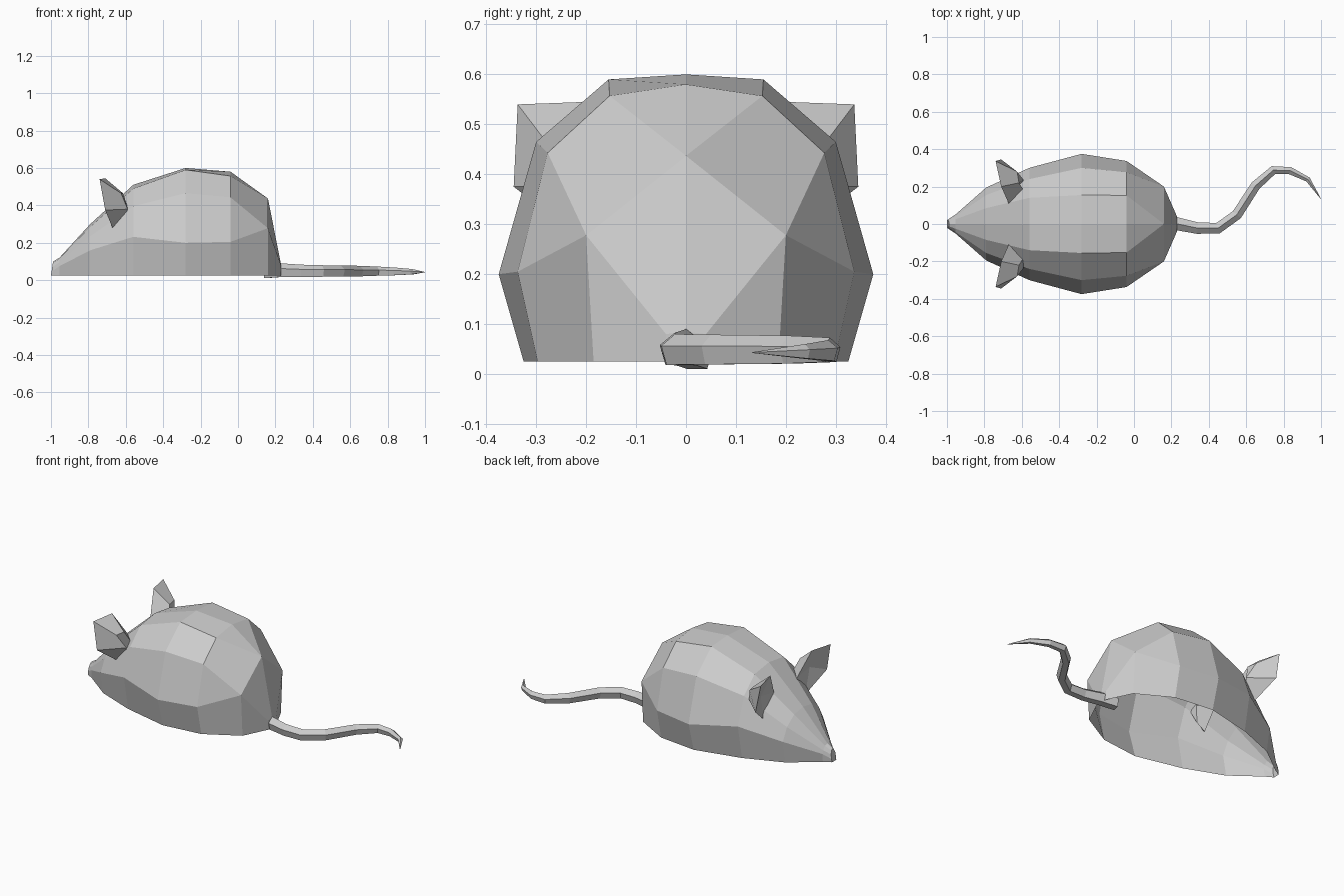
import bpy, bmesh, math
from mathutils import Vector

if "Cube" in bpy.data.objects:
    bpy.data.objects.remove(bpy.data.objects["Cube"])

grey = bpy.data.materials.new("plain grey")
grey.use_nodes = True
COLOR = (0.61, 0.61, 0.61, 1)
grey.diffuse_color = COLOR
grey.node_tree.nodes["Principled BSDF"].inputs["Base Color"].default_value = COLOR


def loft(name, rings, closed, caps, dent=None):
    """Skin a list of rings; closed joins each ring's ends, caps close start and end."""
    bm = bmesh.new()
    loops = [[bm.verts.new(p) for p in ring] for ring in rings]
    n = len(loops[0])
    for a, b in zip(loops, loops[1:]):
        for i in range(n if closed else n - 1):
            j = (i + 1) % n
            bm.faces.new((a[i], a[j], b[j], b[i]))
    if caps[0]:
        if dent:  # hollow cap made of a fan
            c = bm.verts.new(dent)
            for i in range(n):
                bm.faces.new((c, loops[0][(i + 1) % n], loops[0][i]))
        else:
            bm.faces.new(loops[0][::-1])
    if caps[1]:
        bm.faces.new(loops[-1])
    bmesh.ops.remove_doubles(bm, verts=bm.verts, dist=0.0005)
    bmesh.ops.recalc_face_normals(bm, faces=bm.faces)
    mesh = bpy.data.meshes.new(name)
    bm.to_mesh(mesh)
    bm.free()
    mesh.materials.append(grey)
    obj = bpy.data.objects.new(name, mesh)
    bpy.context.collection.objects.link(obj)
    return obj


# Body: half sections from spine to rim (x, then y/z pairs), open underneath
sections = [
    (-0.99, [(0, .10), (.012, .09), (.02, .07), (.022, .045), (.02, .025)]),
    (-0.955, [(0, .12), (.025, .115), (.042, .095), (.05, .075), (.045, .025)]),
    (-0.79, [(0, .30), (.085, .285), (.155, .235), (.195, .16), (.17, .025)]),
    (-0.56, [(0, .51), (.14, .49), (.24, .395), (.30, .232), (.26, .025)]),
    (-0.28, [(0, .60), (.155, .59), (.30, .465), (.375, .20), (.325, .025)]),
    (-0.04, [(0, .58), (.153, .557), (.277, .443), (.337, .205), (.297, .025)]),
    (0.16, [(0, .437), (0, .437), (.20, .278), (.20, .278), (.185, .025)]),
    (0.23, [(0, .085), (0, .085), (.04, .08), (.04, .08), (.04, .025)]),
]
rings = []
for x, half in sections:
    left = [(x, y, z) for y, z in half]
    right = [(x, -y, z) for y, z in half[:0:-1]]
    rings.append(right + left)
rings[0] = [(-1.0 + 0.15 * (p[2] - .025), p[1], p[2]) for p in rings[0]]
loft("body", rings, False, (True, True))

# Tail: five-sided tube with a ridge on top, tapering to a point
path = [(.145, .022, .043, .040), (.235, 0, .050, .040), (.34, -.022, .047, .036),
        (.45, -.022, .046, .034), (.55, .05, .046, .033), (.65, .205, .046, .031),
        (.745, .288, .046, .027), (.835, .285, .045, .023), (.93, .238, .044, .016),
        (1.0, .133, .043, .001)]
centres = [Vector(p[:3]) for p in path]
tail = []
for i, (x, y, z, r) in enumerate(path):
    d = centres[min(i + 1, len(path) - 1)] - centres[max(i - 1, 0)]
    side = Vector((-d.y, d.x, 0)).normalized()
    ring = []
    for k in range(5):
        a = math.pi / 2 + k * math.tau / 5
        ring.append(centres[i] + side * (r * .9 * math.cos(a)) + Vector((0, 0, r * math.sin(a))))
    tail.append(ring)
loft("tail", tail, True, (True, True))

# Ears: hollow rim at the front, narrowing to a small back plate
rim = [(-.74, .337, .54), (-.71, .20, .545), (-.67, .11, .40), (-.665, .20, .265), (-.71, .345, .375)]
back = [(-.625, .28, .465), (-.615, .22, .465), (-.59, .18, .39), (-.61, .20, .30), (-.59, .235, .38)]
for name, s in (("left_ear", 1), ("right_ear", -1)):
    flip = lambda p: (p[0], p[1] * s, p[2])
    loft(name, [[flip(p) for p in rim], [flip(p) for p in back]], True, (True, True),
         dent=flip((-.67, .235, .42)))
